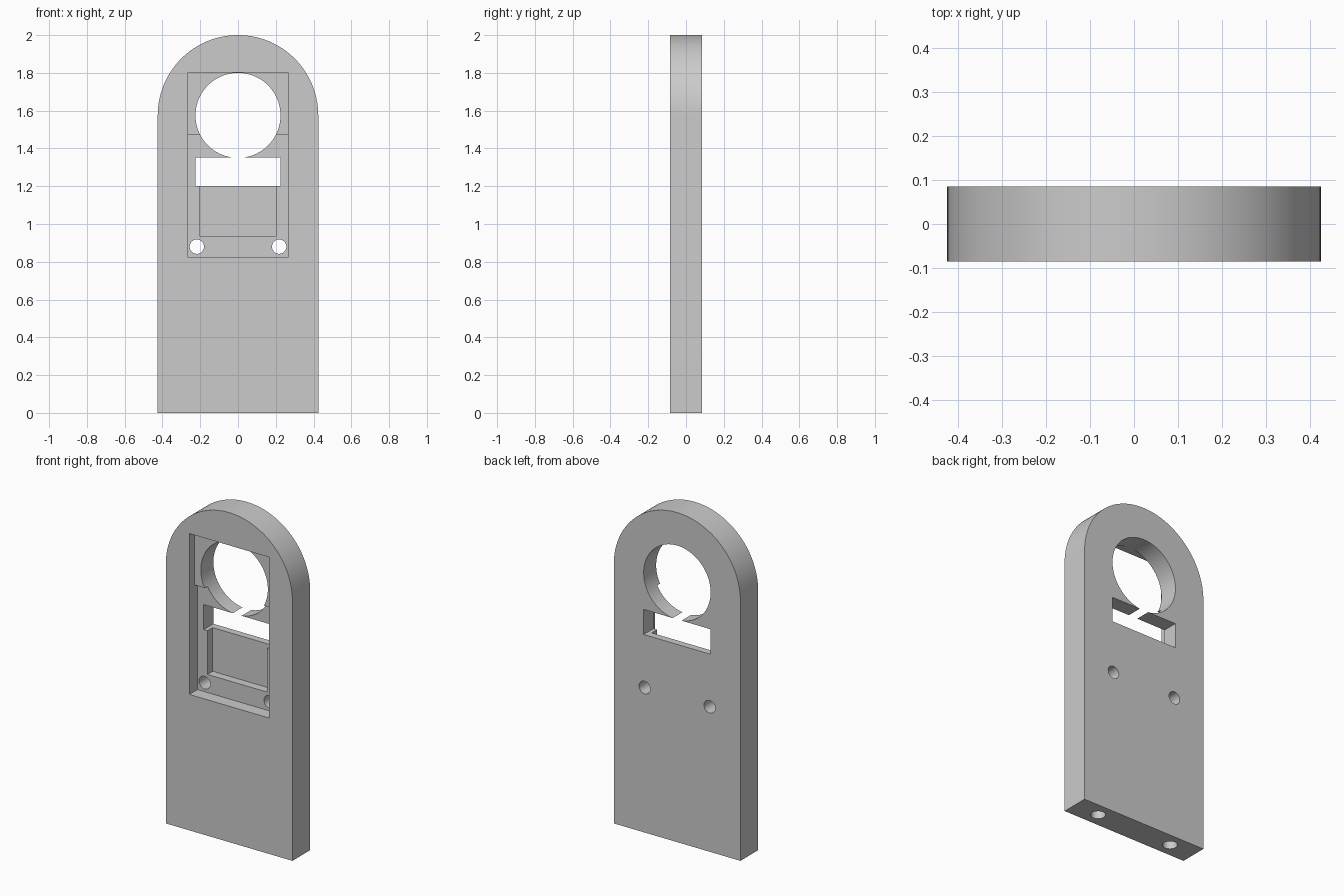
import bpy, bmesh
from math import cos, sin, pi, radians
from mathutils import Matrix

cube = bpy.data.objects.get("Cube")
if cube:
    bpy.data.objects.remove(cube, do_unlink=True)

HALF_W, HALF_T = 0.425, 0.085
ARC_Z = 2 - HALF_W

grey = bpy.data.materials.new("plain_grey")
grey.use_nodes = True
colour = (0.6, 0.6, 0.6, 1)
grey.diffuse_color = colour
grey.node_tree.nodes["Principled BSDF"].inputs["Base Color"].default_value = colour


def make_object(name, bm):
    bmesh.ops.recalc_face_normals(bm, faces=bm.faces)
    mesh = bpy.data.meshes.new(name)
    bm.to_mesh(mesh)
    bm.free()
    mesh.materials.append(grey)
    ob = bpy.data.objects.new(name, mesh)
    bpy.context.collection.objects.link(ob)
    return ob


def box(name, half_x, y0, y1, z0, z1):
    bm = bmesh.new()
    place = Matrix.Translation((0, (y0 + y1) / 2, (z0 + z1) / 2))
    size = Matrix.Diagonal((2 * half_x, y1 - y0, z1 - z0, 1))
    bmesh.ops.create_cube(bm, size=1, matrix=place @ size)
    return make_object(name, bm)


def cylinder(name, radius, depth, centre, axis, sides):
    bm = bmesh.new()
    turn = Matrix.Rotation(pi / 2, 4, "X") if axis == "y" else Matrix()
    bmesh.ops.create_cone(bm, cap_ends=True, segments=sides, radius1=radius,
                          radius2=radius, depth=depth,
                          matrix=Matrix.Translation(centre) @ turn)
    return make_object(name, bm)


# Plate with a rounded top
bm = bmesh.new()
steps = 64
outline = [(-HALF_W, 0), (HALF_W, 0)]
outline += [(HALF_W * cos(pi * i / steps), ARC_Z + HALF_W * sin(pi * i / steps))
            for i in range(steps + 1)]
face = bm.faces.new([bm.verts.new((x, -HALF_T, z)) for x, z in outline])
extruded = bmesh.ops.extrude_face_region(bm, geom=[face])["geom"]
bmesh.ops.translate(bm, vec=(0, 2 * HALF_T, 0),
                    verts=[g for g in extruded if isinstance(g, bmesh.types.BMVert)])
plate = make_object("mounting_plate", bm)

# Stepped recess, pocket, slot and round opening
front = -HALF_T
cutters = [
    box("lower_recess_cutter", 0.267, front - 0.1, front + 0.077, 0.825, 1.47),
    box("upper_recess_cutter", 0.266, front - 0.1, front + 0.05, 1.4, 1.801),
    box("pocket_cutter", 0.2, front - 0.08, front + 0.127, 0.935, 1.25),
    box("slot_cutter", 0.225, -0.3, 0.3, 1.2, 1.352),
    cylinder("round_opening_cutter", 0.225, 0.6, (0, 0, ARC_Z), "y", 96),
]

# Screw holes through the back and blind holes in the base
for side, x in (("left", 1), ("right", -1)):
    cutters.append(cylinder(side + "_screw_hole_cutter", 0.038, 0.6,
                            (x * 0.218, 0, 0.88), "y", 32))
    cutters.append(cylinder(side + "_base_hole_cutter", 0.041, 0.5,
                            (x * 0.257, 0, 0), "z", 32))

for cutter in cutters:
    cutter.hide_render = True
    mod = plate.modifiers.new(cutter.name, "BOOLEAN")
    mod.operation = "DIFFERENCE"
    mod.solver = "EXACT"
    mod.object = cutter

# Bake the cuts and remove the cutters
bpy.context.view_layer.update()
evaluated = plate.evaluated_get(bpy.context.evaluated_depsgraph_get())
cut_mesh = bpy.data.meshes.new_from_object(evaluated)
plate.modifiers.clear()
plate.data = cut_mesh
cut_mesh.name = "mounting_plate"
cut_mesh.materials.clear()
cut_mesh.materials.append(grey)
for poly in cut_mesh.polygons:
    poly.material_index = 0
for cutter in cutters:
    bpy.data.objects.remove(cutter, do_unlink=True)

bpy.ops.object.select_all(action="DESELECT")
plate.select_set(True)
bpy.context.view_layer.objects.active = plate
bpy.ops.object.shade_smooth_by_angle(angle=radians(30))
